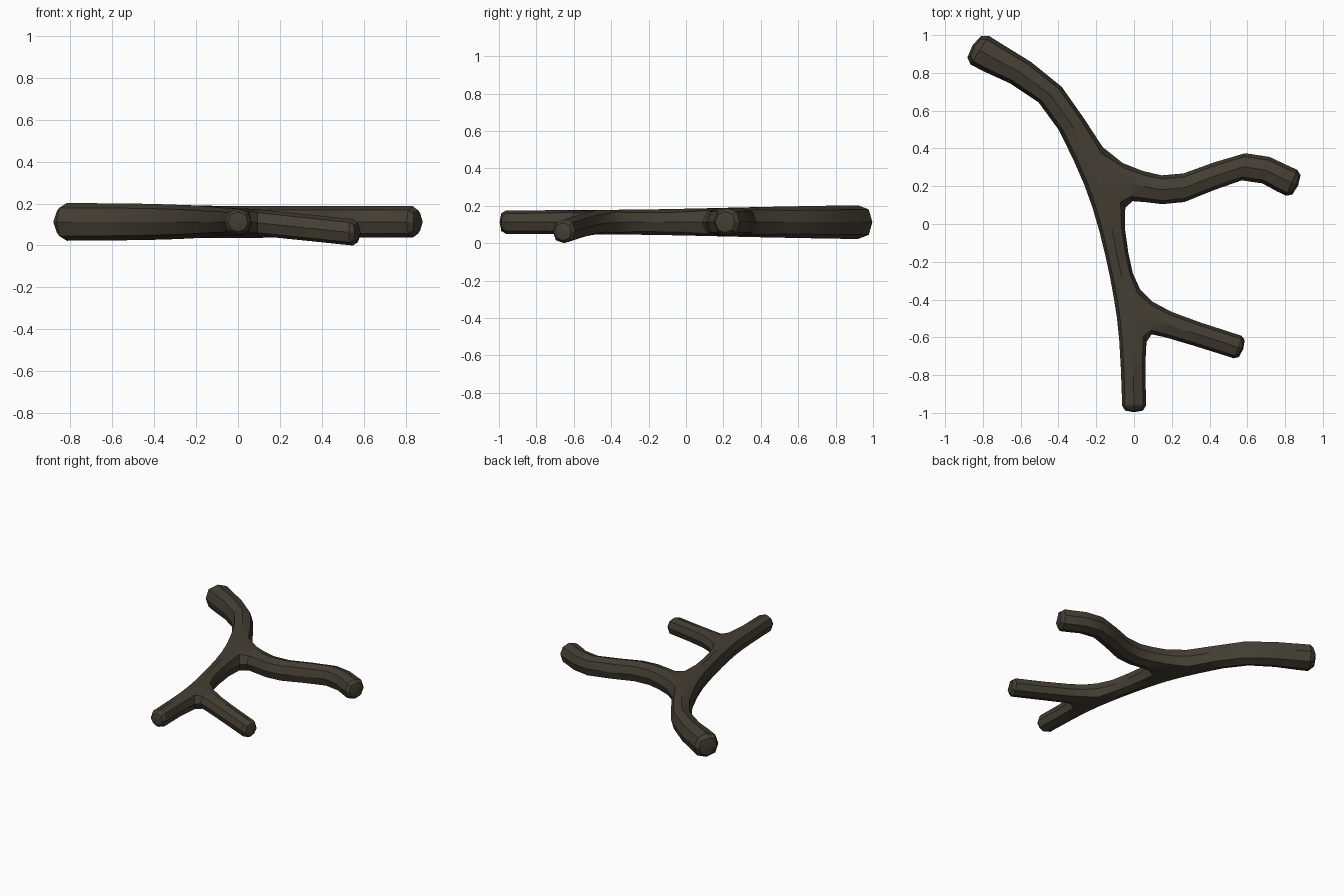
import bpy, bmesh, math
from mathutils import Vector

if "Cube" in bpy.data.objects:
    bpy.data.objects.remove(bpy.data.objects["Cube"])

bm = bmesh.new()


def ring(left, right, half, zc=0.115):
    """Four-cornered section: left-bottom, right-bottom, right-top, left-top."""
    return [bm.verts.new((left[0], left[1], zc - half)),
            bm.verts.new((right[0], right[1], zc - half)),
            bm.verts.new((right[0], right[1], zc + half)),
            bm.verts.new((left[0], left[1], zc + half))]


def bridge(a, b, skip=None):
    for i in range(4):
        if i != skip:
            j = (i + 1) % 4
            bm.faces.new((a[i], a[j], b[j], b[i]))


def limb_tip(centre, direction, half, zc=0.115, zdrop=0.0):
    """Inner ring and end ring of a blunt limb, end capped."""
    c = Vector(centre)
    d = Vector(direction).normalized()
    n = Vector((-d.y, d.x)) * half
    inner = c - d * half
    r1 = ring(inner + n, inner - n, half, zc + zdrop)
    r2 = ring(c + n, c - n, half, zc)
    bridge(r1, r2)
    bm.faces.new(r2)
    return r1


# Trunk sections, from the base to the upper bend
trunk = [ring((-.063, -1), (.063, -1), .063),
         ring((-.064, -.93), (.063, -.93), .063),
         ring((-.077, -.60), (.055, -.585), .064),   # lower fork start
         ring((-.105, -.40), (.020, -.36), .066),    # lower fork end
         ring((-.148, -.18), (-.033, -.17), .068),
         ring((-.218, .09), (-.065, .12), .074),     # upper fork start
         ring((-.31, .32), (-.17, .37), .080),       # upper fork end
         ring((-.485, .665), (-.36, .74), .087)]
bm.faces.new(trunk[0])
for k in range(len(trunk) - 1):
    bridge(trunk[k], trunk[k + 1], skip=1 if k in (2, 5) else None)
bridge(trunk[-1], limb_tip((-.856, .941), (-.845, .535), .09))


def fork(k):
    """Open side of the trunk between sections k and k + 1, as a ring."""
    a, b = trunk[k], trunk[k + 1]
    return [b[1], a[1], a[2], b[2]]


# Short lower branch, drooping slightly
low = ring((.17, -.467), (.13, -.590), .063, .107)
bridge(fork(2), low)
bridge(low, limb_tip((.578, -.665), (.947, -.32), .063, .063, .005))

# Long wavy upper branch
wavy = [fork(5),
        ring((.05, .268), (.05, .115), .076),
        ring((.24, .24), (.25, .088), .075),
        ring((.605, .405), (.59, .262), .075),
        limb_tip((.868, .20), (.92, -.394), .075)]
for a, b in zip(wavy, wavy[1:]):
    bridge(a, b)

bmesh.ops.recalc_face_normals(bm, faces=bm.faces[:])
mesh = bpy.data.meshes.new("branch")
bm.to_mesh(mesh)
bm.free()
branch = bpy.data.objects.new("branch", mesh)
bpy.context.collection.objects.link(branch)
bpy.context.view_layer.objects.active = branch
branch.select_set(True)

# Round the square sections into eight sides
sub = branch.modifiers.new("round", 'SUBSURF')
sub.levels = sub.render_levels = 1
sub.use_limit_surface = False
bpy.ops.object.modifier_apply(modifier=sub.name)

# Rest on the ground and centre
co = [v.co.copy() for v in branch.data.vertices]
mid = [(min(c[i] for c in co) + max(c[i] for c in co)) / 2 for i in range(2)]
low_z = min(c.z for c in co)
for v in branch.data.vertices:
    v.co -= Vector((mid[0], mid[1], low_z))

bark = bpy.data.materials.new("dark bark")
bark.diffuse_color = (.058, .049, .034, 1)
bark.use_nodes = True
bark.node_tree.nodes["Principled BSDF"].inputs["Base Color"].default_value = bark.diffuse_color
branch.data.materials.append(bark)
bpy.ops.object.shade_smooth_by_angle(angle=math.radians(30))
